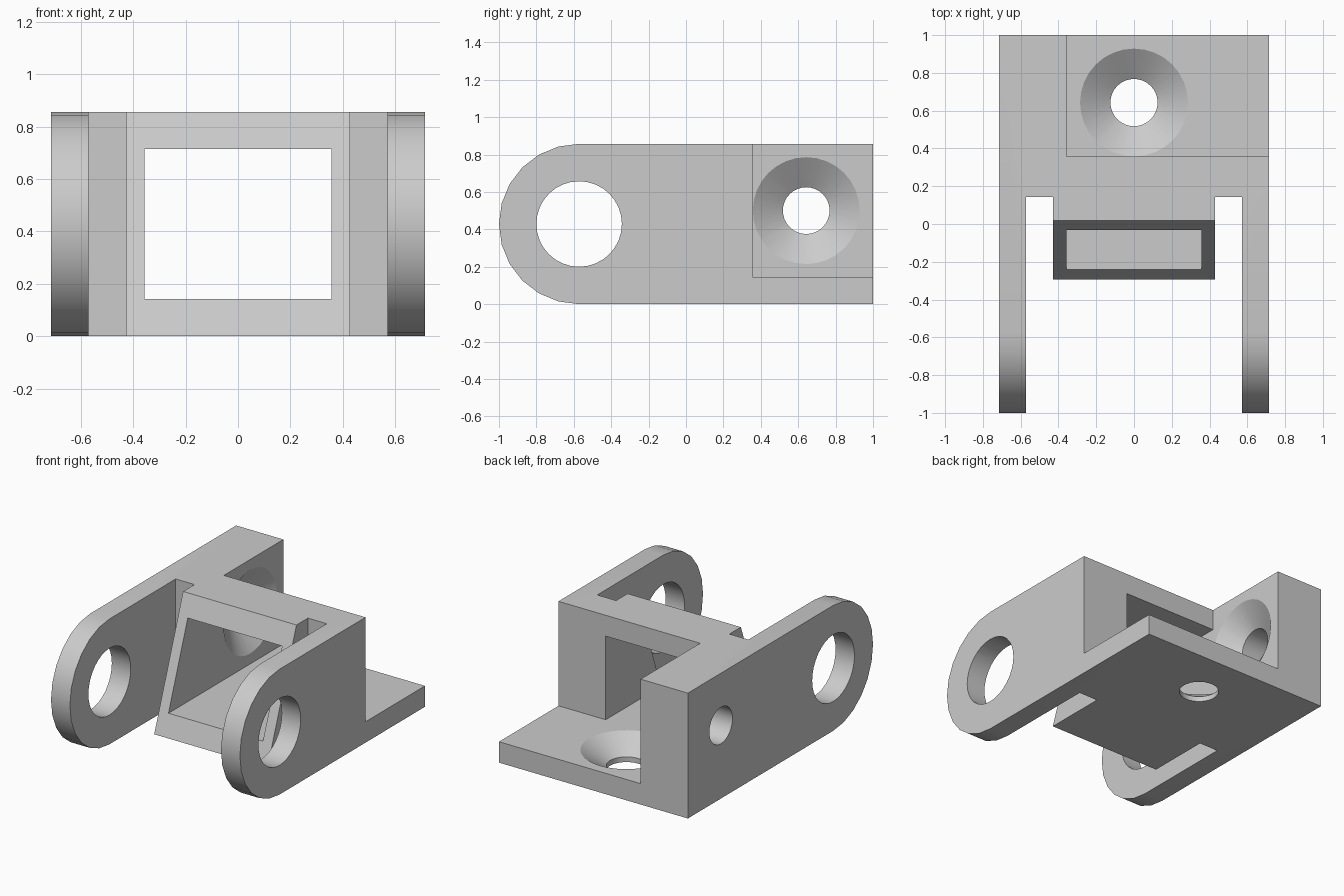
import bpy, bmesh
from math import sin, cos, tan, pi, radians

if "Cube" in bpy.data.objects:
    bpy.data.objects.remove(bpy.data.objects["Cube"], do_unlink=True)

UNIT = 1 / 14  # one design step in scene units

grey = bpy.data.materials.new("plain grey")
grey.use_nodes = True
colour = (0.6, 0.6, 0.6, 1)
grey.diffuse_color = colour
grey.node_tree.nodes["Principled BSDF"].inputs["Base Color"].default_value = colour


def loft(name, rings):
    """Closed solid through a list of matching point rings."""
    bm = bmesh.new()
    loops = [[bm.verts.new([c * UNIT for c in p]) for p in ring] for ring in rings]
    n = len(loops[0])
    for a, b in zip(loops, loops[1:]):
        for i in range(n):
            j = (i + 1) % n
            bm.faces.new((a[i], a[j], b[j], b[i]))
    bm.faces.new(loops[0])
    bm.faces.new(loops[-1])
    bmesh.ops.recalc_face_normals(bm, faces=bm.faces)
    mesh = bpy.data.meshes.new(name)
    bm.to_mesh(mesh)
    bm.free()
    mesh.materials.append(grey)
    obj = bpy.data.objects.new(name, mesh)
    bpy.context.collection.objects.link(obj)
    return obj


def prism(name, x0, x1, outline):
    """Side outline of (y, z) points, extruded along x."""
    return loft(name, [[(x, y, z) for y, z in outline] for x in (x0, x1)])


def box(name, x0, x1, y0, y1, z0, z1):
    return prism(name, x0, x1, [(y0, z0), (y1, z0), (y1, z1), (y0, z1)])


def turned(name, axis, centre, profile, sides=32):
    """Round solid from (radius, position along axis) pairs."""
    rings = []
    for r, t in profile:
        ring = []
        for i in range(sides):
            u, v = r * cos(2 * pi * i / sides), r * sin(2 * pi * i / sides)
            a, b = centre[0] + u, centre[1] + v
            ring.append((t, a, b) if axis == "x" else (a, b, t))
        rings.append(ring)
    return loft(name, rings)


# Bracket blank: long block with a rounded front end
outline = [(14, 0), (14, 12)]
outline += [(-8 - 6 * sin(pi * i / 12), 6 + 6 * cos(pi * i / 12)) for i in range(13)]
bracket = prism("hinge_bracket", -10, 10, outline)

# Sloping front of the middle block
slope = tan(radians(20))
front_y = lambda z: -4.1 + slope * z
cutters = [prism("front_gap", -7, 7, [(-16, -1), (front_y(-1), -1), (front_y(13), 13), (-16, 13)])]

# Slots between the middle block and the two arms
for side in (-1, 1):
    x0, x1 = sorted((side * 6, side * 8))
    cutters.append(box("arm_slot", x0, x1, -16, 2, -1, 13))

# Open rear corner, window tunnel and pivot holes
cutters.append(box("rear_corner", -5, 11, 5, 15, 2, 13))
cutters.append(box("window", -5, 5, -16, 6, 2, 10))
cutters.append(turned("pivot_hole", "x", (-8, 6), [(3.2, -11), (3.2, 11)]))

# Countersunk screw holes in the floor and the side wall
sink = lambda base, face: [(1.75, base), (1.75, face - 1.5), (4, face), (4.3, face + 0.2)]
cutters.append(turned("floor_screw_hole", "z", (0, 9), sink(-1, 2)))
cutters.append(turned("wall_screw_hole", "x", (9, 7), sink(-11, -5)))

# Cut the blank, then drop the cutters
bpy.ops.object.select_all(action="DESELECT")
bpy.context.view_layer.objects.active = bracket
bracket.select_set(True)
for cutter in cutters:
    cutter.hide_render = True
    mod = bracket.modifiers.new("cut", "BOOLEAN")
    mod.operation = "DIFFERENCE"
    mod.solver = "EXACT"
    mod.object = cutter
    bpy.ops.object.modifier_apply(modifier=mod.name)
    bpy.data.objects.remove(cutter, do_unlink=True)

bpy.ops.object.shade_smooth_by_angle(angle=radians(25))
